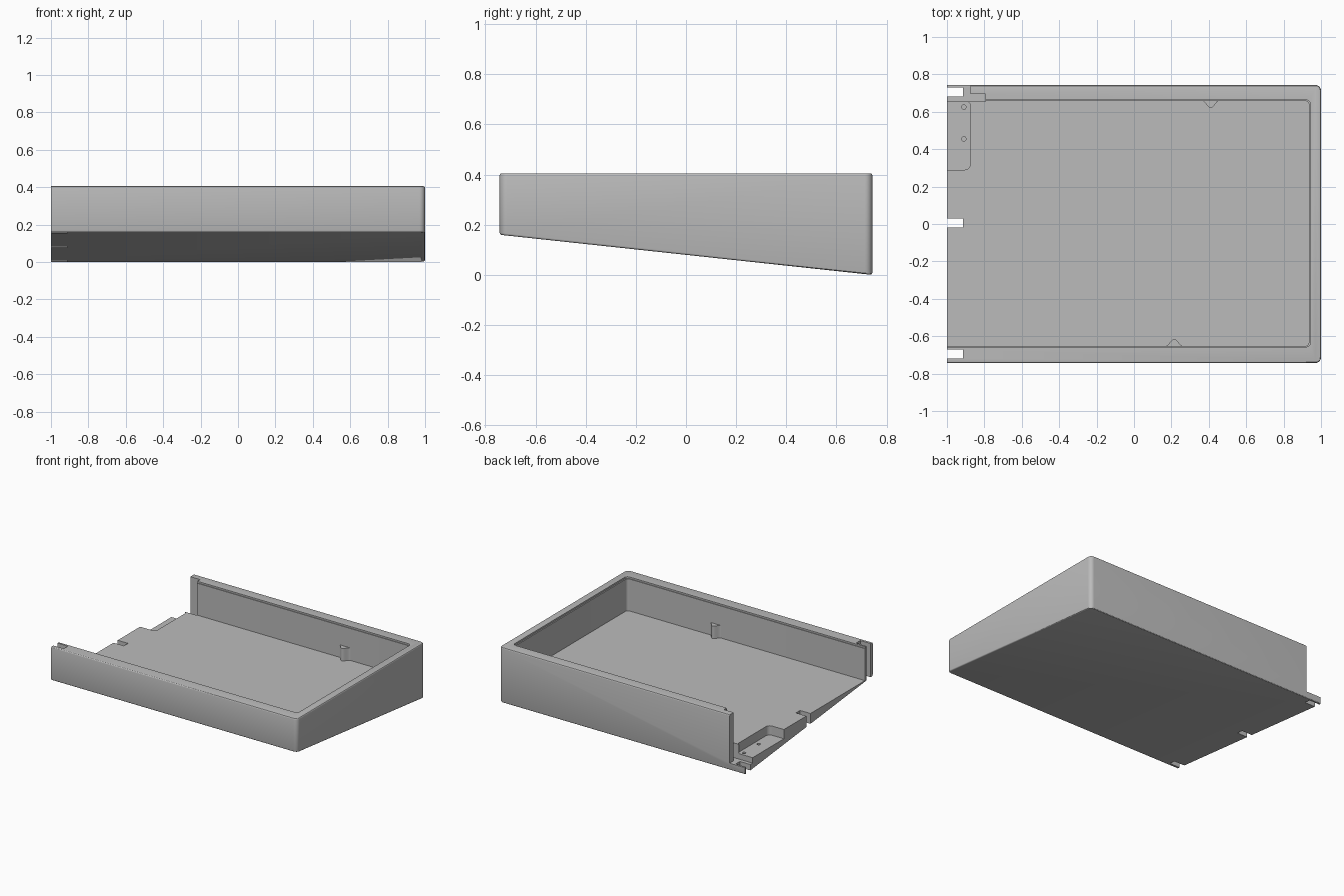
import bpy, bmesh, math

if "Cube" in bpy.data.objects:
    bpy.data.objects.remove(bpy.data.objects["Cube"])

TOP, FLOOR, HALF_Y = 0.405, 0.158, 0.743

grey = bpy.data.materials.new("plain grey")
grey.use_nodes = True
grey.diffuse_color = (0.5, 0.5, 0.5, 1)
grey.node_tree.nodes["Principled BSDF"].inputs["Base Color"].default_value = (0.5, 0.5, 0.5, 1)


def finish(name, bm):
    bmesh.ops.recalc_face_normals(bm, faces=bm.faces)
    mesh = bpy.data.meshes.new(name)
    bm.to_mesh(mesh)
    bm.free()
    mesh.materials.append(grey)
    obj = bpy.data.objects.new(name, mesh)
    bpy.context.collection.objects.link(obj)
    return obj


def extrude(points, offset):
    bm = bmesh.new()
    face = bm.faces.new([bm.verts.new(p) for p in points])
    new = bmesh.ops.extrude_face_region(bm, geom=[face])["geom"]
    bmesh.ops.translate(bm, vec=offset, verts=[v for v in new if isinstance(v, bmesh.types.BMVert)])
    bmesh.ops.recalc_face_normals(bm, faces=bm.faces)
    return bm


def prism(name, outline, z0, z1):
    return finish(name, extrude([(x, y, z0) for x, y in outline], (0, 0, z1 - z0)))


def rounded_rect(x0, x1, y0, y1, r=0.0):
    if r == 0:
        return [(x0, y0), (x1, y0), (x1, y1), (x0, y1)]
    corners = [(x1 - r, y1 - r), (x0 + r, y1 - r), (x0 + r, y0 + r), (x1 - r, y0 + r)]
    return [(cx + r * math.cos(a), cy + r * math.sin(a))
            for i, (cx, cy) in enumerate(corners)
            for a in [math.radians(90 * i + 15 * k) for k in range(7)]]


def smooth(obj):
    bpy.ops.object.select_all(action="DESELECT")
    obj.select_set(True)
    bpy.context.view_layer.objects.active = obj
    bpy.ops.object.shade_smooth_by_angle(angle=math.radians(30))


def cut(obj, cutter):
    cutter.hide_render = True
    mod = obj.modifiers.new("cut", "BOOLEAN")
    mod.operation, mod.solver, mod.object = "DIFFERENCE", "EXACT", cutter
    bpy.context.view_layer.objects.active = obj
    bpy.ops.object.modifier_apply(modifier=mod.name)
    bpy.data.objects.remove(cutter)


# Wedge body with a sloping underside, closed end rounded
side = [(-HALF_Y, 0.16), (HALF_Y, 0), (HALF_Y, TOP), (-HALF_Y, TOP)]
bm = extrude([(-1, y, z) for y, z in side], (2, 0, 0))


def at_open_end(edge):
    return all(v.co.x < -0.99 for v in edge.verts)


uprights = [e for e in bm.edges if all(v.co.x > 0.99 for v in e.verts)
            and abs(e.verts[0].co.y - e.verts[1].co.y) < 0.01]
bmesh.ops.bevel(bm, geom=uprights, offset=0.03, segments=6, profile=0.5, affect="EDGES")
bm.normal_update()
rims = {e for f in bm.faces if abs(f.normal.z) > 0.9 for e in f.edges if not at_open_end(e)}
bmesh.ops.bevel(bm, geom=list(rims), offset=0.008, segments=3, profile=0.5, affect="EDGES")
tray = finish("tray_body", bm)

# Hollow, with a fine lip around the rim
cut(tray, prism("cavity", rounded_rect(-1.2, 0.935, -0.652, 0.658, 0.02), FLOOR, 0.6))
cut(tray, prism("rim_lip", rounded_rect(-1.2, 0.944, -0.657, 0.663, 0.025), TOP - 0.012, 0.6))

# Joint at the open end: low tab, wall rebate and connector pocket
cut(tray, prism("tab_step", rounded_rect(-1.2, -0.875, 0.654, 0.9), 0.05, 0.6))
cut(tray, prism("wall_rebate", rounded_rect(-1.2, -0.795, 0.654, 0.695), 0.05, 0.6))
cut(tray, prism("pocket", rounded_rect(-1.2, -0.875, 0.29, 0.66, 0.03), 0.09, 0.6))

# Alignment slots through the open end
for y in (-0.695, 0.005, 0.705):
    cut(tray, prism("slot", rounded_rect(-1.2, -0.915, y - 0.024, y + 0.024), -0.2, 0.6))

# Screw holes in the pocket
for y in (0.455, 0.625):
    cut(tray, prism("screw_hole", rounded_rect(-0.922, -0.898, y - 0.012, y + 0.012, 0.0119), 0.06, 0.3))
smooth(tray)

# Flared posts against the long walls
for name, x, wall, inward in (("back_post", 0.41, 0.658, -1), ("front_post", 0.215, -0.652, 1)):
    bump = [(x + 0.045 * t / 8, wall + inward * 0.038 * (0.5 + 0.5 * math.cos(math.pi * t / 8)))
            for t in range(-8, 9)]
    base = [(x + 0.045, wall - inward * 0.02), (x - 0.045, wall - inward * 0.02)]
    smooth(prism(name, bump + base, FLOOR - 0.005, 0.25))
